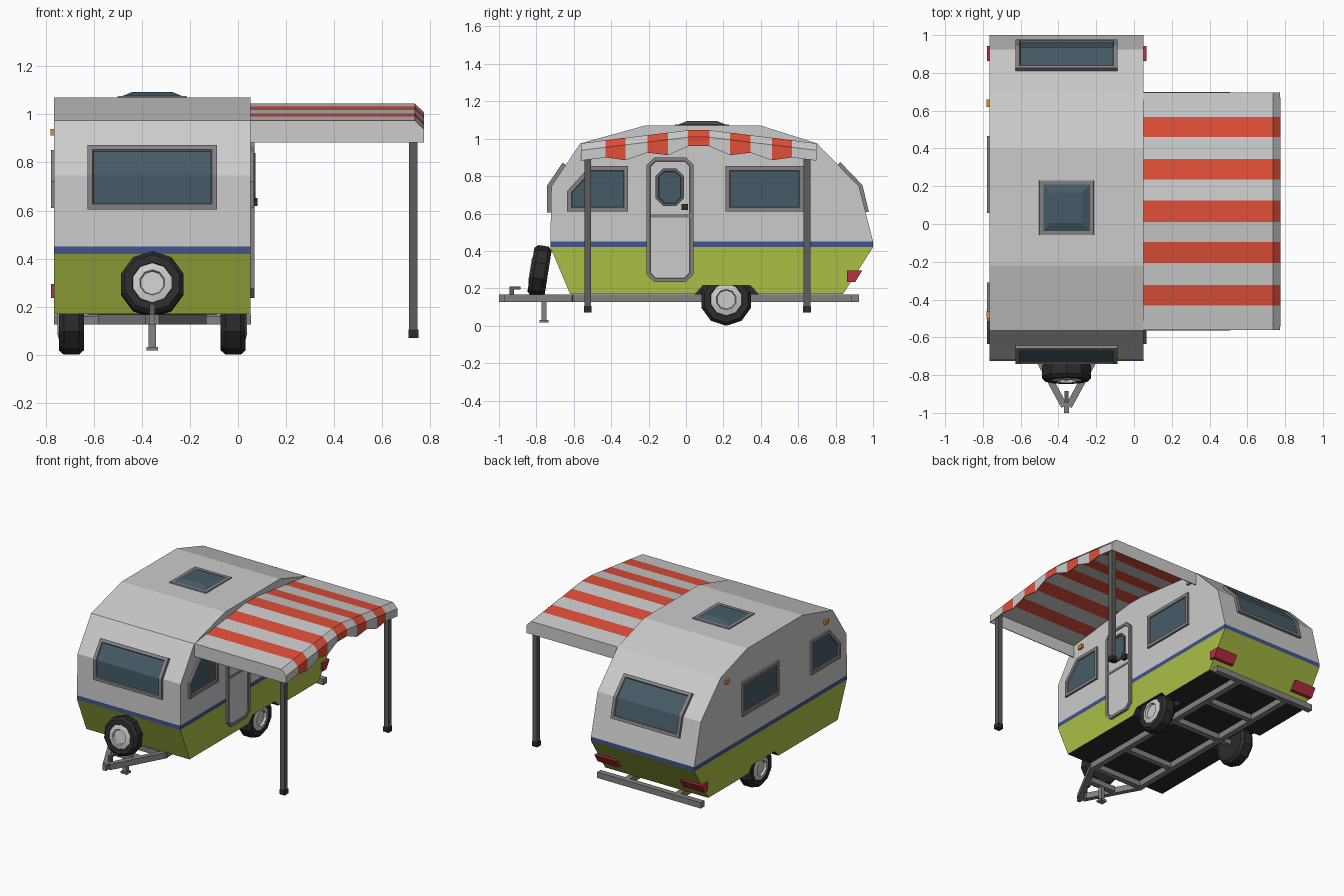
import bpy, bmesh, math
from mathutils import Matrix, Vector

if "Cube" in bpy.data.objects:
    bpy.data.objects.remove(bpy.data.objects["Cube"])

CX = -0.357   # trailer centre line
HW = 0.408    # trailer half width


def mat(name, *rgb):
    m = bpy.data.materials.new(name)
    m.diffuse_color = (*rgb, 1)
    m.use_nodes = True
    m.node_tree.nodes["Principled BSDF"].inputs["Base Color"].default_value = m.diffuse_color
    return m


GREEN = mat("green", 0.40, 0.52, 0.06)
BLUE = mat("blue", 0.05, 0.09, 0.27)
RED = mat("red", 0.75, 0.08, 0.04)
LAMP = mat("lamp_red", 0.50, 0.03, 0.05)
ORANGE = mat("orange", 0.85, 0.25, 0.02)
GLASS = mat("glass", 0.06, 0.105, 0.135)
BLACK = mat("black", 0.025, 0.025, 0.025)
TRIM = mat("trim", 0.24, 0.22, 0.22)
POST = mat("post", 0.11, 0.11, 0.11)
WHITE = mat("light_grey", 0.8, 0.8, 0.8)


def finish(name, bm, *mats):
    me = bpy.data.meshes.new(name)
    bmesh.ops.recalc_face_normals(bm, faces=bm.faces[:])
    bm.to_mesh(me)
    bm.free()
    for m in mats:
        me.materials.append(m)
    ob = bpy.data.objects.new(name, me)
    bpy.context.collection.objects.link(ob)
    return ob


def prism_bm(pts, x0, x1):
    bm = bmesh.new()
    a, b = ([bm.verts.new((x, y, z)) for y, z in pts] for x in (x0, x1))
    bm.faces.new(a)
    bm.faces.new(b[::-1])
    for i in range(len(pts)):
        j = (i + 1) % len(pts)
        bm.faces.new((a[i], a[j], b[j], b[i]))
    bmesh.ops.recalc_face_normals(bm, faces=bm.faces[:])
    return bm


def prism(name, pts, x0, x1, m=WHITE):
    return finish(name, prism_bm(pts, x0, x1), m)


def box(name, x0, x1, y0, y1, z0, z1, m=TRIM):
    return prism(name, [(y0, z0), (y1, z0), (y1, z1), (y0, z1)], x0, x1, m)


def inset_panel(name, pts, x0, x1, outward, rim, pane, width=0.022, depth=0.008):
    # slab whose outward faces become a raised rim with a recessed pane
    bm = prism_bm(pts, x0, x1)
    faces = [f for f in bm.faces if f.normal.dot(Vector(outward)) > 0.5]
    for t, d in ((width, 0), (0.003, -depth)):
        bmesh.ops.inset_region(bm, faces=faces, thickness=t, depth=d, use_even_offset=True)
    for f in faces:
        f.material_index = 1
    return finish(name, bm, rim, pane)


def lathe(name, prof, n, mx, m):
    # profile of (radius, offset along x) spun about x
    bm = bmesh.new()
    rings = [[bm.verts.new(mx @ Vector((o, r * math.sin(2 * math.pi * k / n), -r * math.cos(2 * math.pi * k / n))))
              for k in range(n)] for r, o in prof]
    for a, b in zip(rings, rings[1:]):
        for k in range(n):
            bm.faces.new((a[k], a[(k + 1) % n], b[(k + 1) % n], b[k]))
    bm.faces.new(rings[0])
    bm.faces.new(rings[-1])
    return finish(name, bm, m)


def wheel(name, mx):
    w = 0.052
    lathe(name + "_tyre", [(0.085, -w), (0.122, -w), (0.14, -w * 0.6), (0.14, w * 0.6), (0.122, w), (0.088, w), (0.084, w * 0.6)],
          10, mx, BLACK)
    lathe(name + "_hub", [(0.086, w * 0.5), (0.086, w * 0.95), (0.055, w * 1.1), (0.05, w * 0.8)], 10, mx, WHITE)


def beam(name, p, q, w, z0, z1, m=TRIM):
    p, q = Vector(p), Vector(q)
    n = Vector((-(q - p).y, (q - p).x)).normalized() * w / 2
    bm = bmesh.new()
    lo, hi = ([bm.verts.new((c.x, c.y, z)) for c in (p - n, p + n, q + n, q - n)] for z in (z0, z1))
    bm.faces.new(lo)
    bm.faces.new(hi)
    for i in range(4):
        bm.faces.new((lo[i], lo[i - 1], hi[i - 1], hi[i]))
    return finish(name, bm, m)


def rect(y0, y1, z0, z1, c=0):
    if not c:
        return [(y0, z0), (y1, z0), (y1, z1), (y0, z1)]
    return [(y0 + c, z0), (y1 - c, z0), (y1, z0 + c), (y1, z1 - c), (y1 - c, z1), (y0 + c, z1), (y0, z1 - c), (y0, z0 + c)]


# body shell: green tub with wheel notch, blue band, grey upper
L, R = CX - HW, CX + HW
bm = prism_bm([(-0.62, 0.17), (0.05, 0.17), (0.09, 0.215), (0.345, 0.215), (0.385, 0.17),
               (0.84, 0.17), (1.0, 0.42), (-0.725, 0.42)], L, R)
for f in bm.faces:
    f.material_index = int(f.calc_center_bounds().z < 0.22)
finish("lower_body", bm, GREEN, BLACK)
prism("blue_band", [(-0.725, 0.42), (1.0, 0.42), (1.0, 0.45), (-0.725, 0.45)], L, R, BLUE)
prism("upper_body", [(-0.725, 0.45), (1.0, 0.45), (0.925, 0.745), (0.70, 0.975), (0.40, 1.07),
                     (-0.22, 1.07), (-0.565, 0.975), (-0.72, 0.745)], L, R)
box("wheel_well_core", CX - 0.27, CX + 0.27, 0.045, 0.39, 0.168, 0.217, BLACK)

# bent front and rear windows
inset_panel("front_window", [(-0.71, 0.605), (-0.742, 0.605), (-0.742, 0.75), (-0.66, 0.872), (-0.635, 0.855), (-0.71, 0.745)],
            CX - 0.27, CX + 0.27, (0, -1, 0), TRIM, GLASS)
inset_panel("rear_window", [(0.95, 0.605), (0.978, 0.61), (0.943, 0.752), (0.825, 0.875), (0.805, 0.855), (0.915, 0.74)],
            CX - 0.27, CX + 0.27, (0, 1, 0), TRIM, GLASS)

# parts on both sides
front_side = [(-0.635, 0.61), (-0.31, 0.61), (-0.31, 0.853), (-0.515, 0.853), (-0.635, 0.72)]
for s, side in ((1, "right"), (-1, "left")):
    def X(d):
        return CX + s * d
    rear_y = (0.21, 0.63) if s > 0 else (0.057, 0.467)
    inset_panel(side + "_front_side_window", front_side, X(HW - 0.01), X(HW + 0.014), (s, 0, 0), TRIM, GLASS)
    inset_panel(side + "_rear_side_window", rect(*rear_y, 0.61, 0.853), X(HW - 0.01), X(HW + 0.014), (s, 0, 0), TRIM, GLASS)
    for y, n in ((-0.48, "front"), (0.64, "rear")):
        box(f"{side}_{n}_marker_light", X(HW - 0.01), X(HW + 0.015), y - 0.02, y + 0.02, 0.912, 0.94, ORANGE)
    prism(side + "_tail_light", [(0.862, 0.295), (0.942, 0.295), (0.905, 0.235), (0.862, 0.235)], X(0.255), X(HW + 0.014), LAMP)
    wheel(side + "_wheel", Matrix.Translation((X(0.337), 0.215, 0.14)) @ Matrix.Diagonal((s, 1, 1, 1)))
    # chassis rail and drawbar arm
    box(side + "_chassis_rail", X(0.18), X(0.22), -0.62, 0.89, 0.126, 0.168)
    beam(side + "_drawbar", (X(0.21), -0.60), (X(0.012), -0.965), 0.035, 0.126, 0.168)

# door
inset_panel("door", rect(-0.21, 0.04, 0.235, 0.90, 0.04), R - 0.01, R + 0.018, (1, 0, 0), TRIM, WHITE, 0.018, 0.006)
box("door_rail", R, R + 0.016, -0.195, 0.025, 0.58, 0.597)
inset_panel("door_window", rect(-0.162, -0.012, 0.64, 0.84, 0.04), R, R + 0.022, (1, 0, 0), POST, GLASS, 0.014)
box("door_handle", R, R + 0.03, -0.025, 0.01, 0.618, 0.652, BLACK)

# roof skylight
def frustum(name, h0, h1, z0, z1, m):
    bm = bmesh.new()
    bmesh.ops.create_cone(bm, segments=4, cap_ends=True, radius1=h0 * 2 ** 0.5, radius2=h1 * 2 ** 0.5, depth=z1 - z0,
                          matrix=Matrix.Translation((CX, 0.086, (z0 + z1) / 2)) @ Matrix.Rotation(math.pi / 4, 4, "Z"))
    finish(name, bm, m)


frustum("skylight_frame", 0.147, 0.143, 1.065, 1.077, TRIM)
frustum("skylight_dome", 0.123, 0.082, 1.077, 1.094, GLASS)

# chassis cross pieces and hitch
for i, y in enumerate((-0.60, -0.28, 0.215, 0.55)):
    box(f"cross_member_{i}", CX - 0.2, CX + 0.2, y - 0.02, y + 0.02, 0.128, 0.166)
box("axle", CX - 0.33, CX + 0.33, 0.197, 0.233, 0.125, 0.16)
box("rear_bumper", L, R + 0.003, 0.885, 0.925, 0.126, 0.168)
beam("hitch_tip", (CX, -0.93), (CX, -1.0), 0.025, 0.126, 0.168)
box("coupler_post", CX - 0.011, CX + 0.011, -0.945, -0.92, 0.165, 0.21, POST)
box("coupler_handle", CX - 0.011, CX + 0.011, -0.945, -0.885, 0.195, 0.21, POST)
box("drawbar_brace", CX - 0.1, CX + 0.1, -0.78, -0.74, 0.128, 0.166)
box("jack_leg", CX - 0.015, CX + 0.015, -0.772, -0.745, 0.025, 0.165)
box("jack_foot", CX - 0.024, CX + 0.024, -0.782, -0.735, 0.018, 0.032)

# spare wheel leaning on the nose
wheel("spare", Matrix.Translation((CX, -0.783, 0.293)) @ Matrix.Rotation(math.radians(-9), 4, "X")
      @ Matrix.Rotation(math.radians(-90), 4, "Z") @ Matrix.Diagonal((0.9, 0.97, 0.97, 1)))

# awning: striped arched canopy, sloped lip, scalloped valance and end flaps
ys = [-0.56, -0.43, -0.323, -0.206, -0.095, 0.012, 0.125, 0.235, 0.345, 0.46, 0.566, 0.695]
half = [0.883, 0.90, 0.885, 0.925, 0.912, 0.96]
hem = half + half[::-1]
bm = bmesh.new()
rows = []
for y, h in zip(ys, hem):
    z = 1.043 - 0.07 * max(0, abs(y - 0.068) - 0.055) / 0.573
    rows.append([bm.verts.new(p) for p in ((R, y, z), (0.735, y, z), (0.772, y, z - 0.036), (0.772, y, h))])
for i, (a, b) in enumerate(zip(rows, rows[1:])):
    for k in range(3):
        bm.faces.new((a[k], a[k + 1], b[k + 1], b[k])).material_index = i % 2
for r, y in ((rows[0], ys[0]), (rows[-1], ys[-1])):
    bm.faces.new((*r, bm.verts.new((R, y, 0.883))))
awning = finish("awning", bm, WHITE, RED)
sol = awning.modifiers.new("thickness", "SOLIDIFY")
sol.thickness = 0.006
sol.offset = 0

# awning posts
for y, n in ((-0.525, "front"), (0.647, "rear")):
    box(n + "_awning_post", 0.712, 0.748, y - 0.018, y + 0.018, 0.09, 0.945, POST)
    box(n + "_awning_post_foot", 0.709, 0.751, y - 0.021, y + 0.021, 0.07, 0.105, BLACK)
